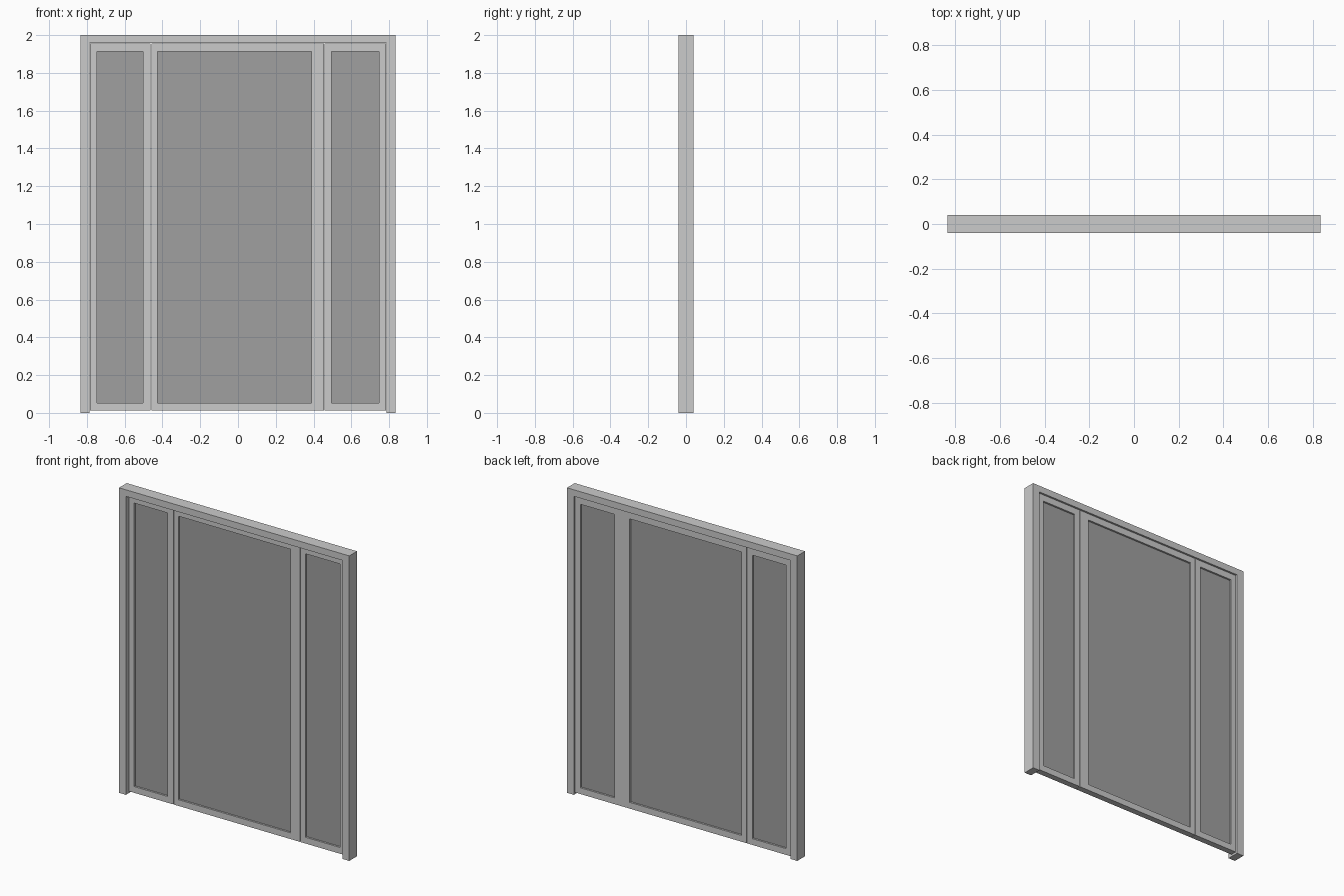
import bpy, bmesh

if "Cube" in bpy.data.objects:
    bpy.data.objects.remove(bpy.data.objects["Cube"])


def extrude_faces(name, points, faces, y0, y1, color=None):
    """Flat (x, z) outline at y0, extruded back to y1."""
    bm = bmesh.new()
    verts = [bm.verts.new((x, y0, z)) for x, z in points]
    flat = [bm.faces.new([verts[i] for i in f]) for f in faces]
    res = bmesh.ops.extrude_face_region(bm, geom=flat, use_keep_orig=True)
    moved = [g for g in res["geom"] if isinstance(g, bmesh.types.BMVert)]
    bmesh.ops.translate(bm, verts=moved, vec=(0, y1 - y0, 0))
    bmesh.ops.recalc_face_normals(bm, faces=bm.faces)
    me = bpy.data.meshes.new(name)
    bm.to_mesh(me)
    bm.free()
    ob = bpy.data.objects.new(name, me)
    bpy.context.collection.objects.link(ob)
    if color:
        me.materials.append(color)
    return ob


def rect(x0, x1, z0, z1):
    return [(x0, z0), (x1, z0), (x1, z1), (x0, z1)]


glass_mat = bpy.data.materials.new("dark_grey_glass")
glass_mat.diffuse_color = (0.35, 0.35, 0.35, 1)
glass_mat.use_nodes = True
glass_mat.node_tree.nodes["Principled BSDF"].inputs["Base Color"].default_value = glass_mat.diffuse_color

# Outer frame: two jambs and a head in one U shape, open at the floor
W, IN, H, HEAD = 0.835, 0.785, 2.0, 1.957
extrude_faces("outer_frame",
              [(-W, 0), (-IN, 0), (-IN, HEAD), (IN, HEAD),
               (IN, 0), (W, 0), (W, H), (-W, H)],
              [(0, 1, 2, 7), (2, 3, 6, 7), (3, 4, 5, 6)], -0.04, 0.04)

# Leaves: sash ring plus recessed pane (outer x range, pane x range)
Z0, Z1, G0, G1 = 0.012, 1.955, 0.053, 1.912
RING = [(i, (i + 1) % 4, (i + 1) % 4 + 4, i + 4) for i in range(4)]
leaves = {
    "left_sidelight": (-0.783, -0.462, -0.746, -0.503),
    "door_leaf": (-0.459, 0.456, -0.425, 0.388),
    "right_sidelight": (0.459, 0.783, 0.496, 0.746),
}
for name, (x0, x1, g0, g1) in leaves.items():
    extrude_faces(name + "_sash", rect(x0, x1, Z0, Z1) + rect(g0, g1, G0, G1),
                  RING, -0.01, 0.03)
    extrude_faces(name + "_glass", rect(g0, g1, G0, G1), [(0, 1, 2, 3)],
                  0.002, 0.018, glass_mat)
